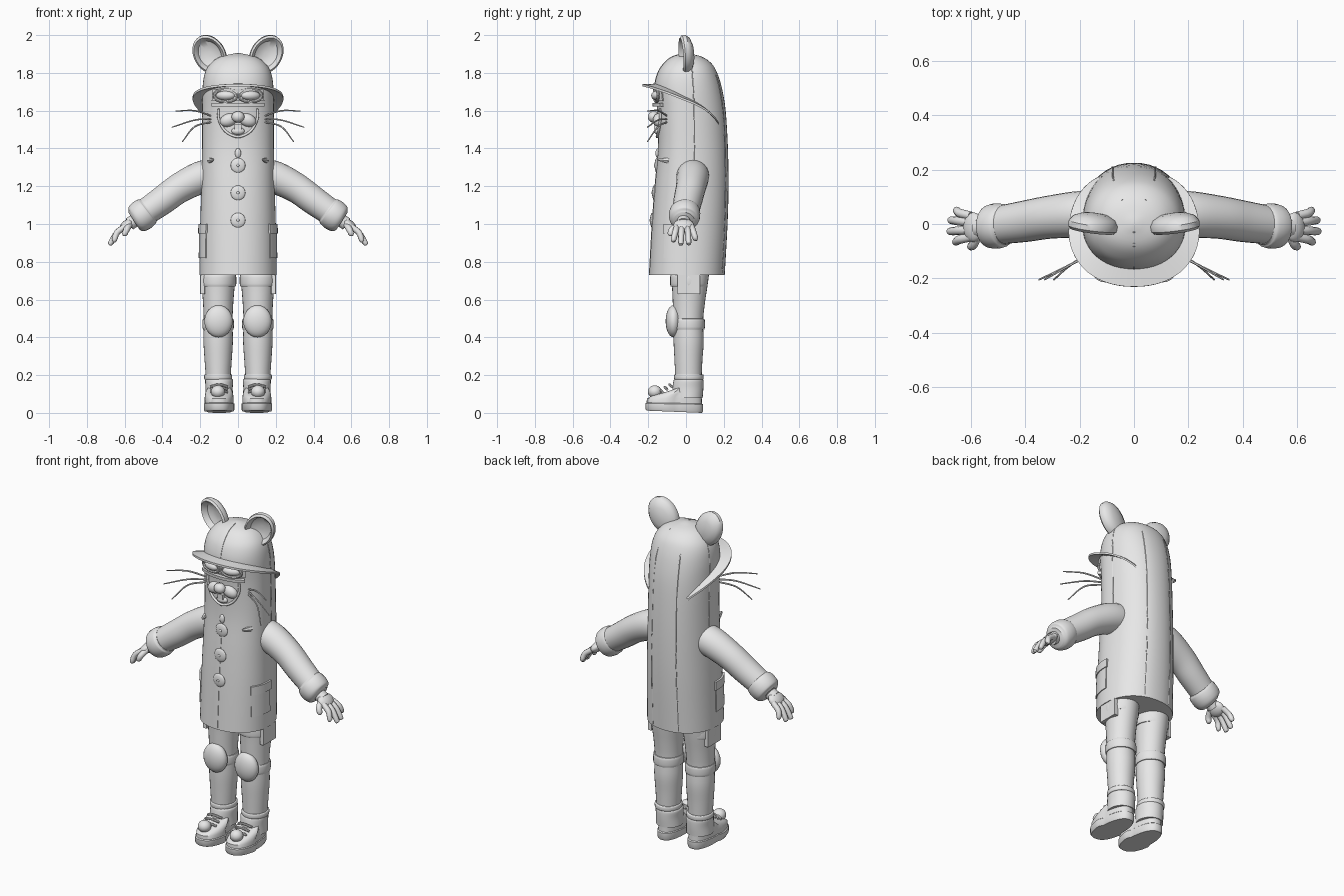
import bpy, bmesh
from math import sin, cos, pi, radians
from mathutils import Vector, Matrix

if "Cube" in bpy.data.objects:
    bpy.data.objects.remove(bpy.data.objects["Cube"])

grey = bpy.data.materials.new("plain grey")
grey.use_nodes = True
grey.diffuse_color = (0.8, 0.8, 0.8, 1)
grey.node_tree.nodes["Principled BSDF"].inputs["Base Color"].default_value = (0.8, 0.8, 0.8, 1)


def finish(name, bm, angle=40):
    bmesh.ops.recalc_face_normals(bm, faces=bm.faces)
    mesh = bpy.data.meshes.new(name)
    bm.to_mesh(mesh)
    bm.free()
    mesh.materials.append(grey)
    ob = bpy.data.objects.new(name, mesh)
    bpy.context.collection.objects.link(ob)
    bpy.ops.object.select_all(action='DESELECT')
    ob.select_set(True)
    bpy.context.view_layer.objects.active = ob
    bpy.ops.object.shade_smooth_by_angle(angle=radians(angle))
    return ob


def loft(name, rings, closed=True, caps=True):
    bm = bmesh.new()
    rows = [[bm.verts.new(p) for p in r] for r in rings]
    n = len(rows[0])
    for a, b in zip(rows, rows[1:]):
        for i in range(n if closed else n - 1):
            j = (i + 1) % n
            bm.faces.new((a[i], a[j], b[j], b[i]))
    if caps:
        bm.faces.new(rows[0])
        bm.faces.new(rows[-1])
    return finish(name, bm)


def ball(name, loc, size, rot=(0, 0, 0), seg=20):
    bm = bmesh.new()
    bmesh.ops.create_uvsphere(bm, u_segments=seg, v_segments=seg // 2 + 2, radius=1)
    ob = finish(name, bm)
    ob.location, ob.scale, ob.rotation_euler = loc, size, rot
    return ob


def smooth_path(pts, steps=5):
    # Catmull-Rom interpolation of position and radius together
    pts = [Vector(p) for p in pts]
    p = [pts[0] * 2 - pts[1]] + pts + [pts[-1] * 2 - pts[-2]]
    out = []
    for i in range(1, len(p) - 2):
        for k in range(steps):
            t = k / steps
            out.append(0.5 * (2 * p[i] + (p[i + 1] - p[i - 1]) * t
                       + (2 * p[i - 1] - 5 * p[i] + 4 * p[i + 1] - p[i + 2]) * t * t
                       + (3 * p[i] - p[i - 1] - 3 * p[i + 1] + p[i + 2]) * t ** 3))
    return out + [pts[-1]]


def tube(name, pts, seg=12, steps=5):
    # Points are x, y, z, radius
    path = smooth_path(pts, steps)
    rings = []
    for i, p in enumerate(path):
        d = path[min(i + 1, len(path) - 1)].xyz - path[max(i - 1, 0)].xyz
        q = d.to_track_quat('Z', 'Y')
        rings.append([p.xyz + q @ Vector((cos(a), sin(a), 0)) * max(p.w, 0.001)
                      for a in (2 * pi * k / seg for k in range(seg))])
    return loft(name, rings)


# Body silhouette: height, half width, front, back
BODY = smooth_path([(.73, .205, -.195, .205), (1.0, .2, -.18, .22), (1.2, .194, -.165, .225),
                    (1.4, .19, -.148, .222), (1.6, .19, -.152, .21), (1.72, .188, -.167, .19),
                    (1.8, .175, -.15, .165), (1.85, .145, -.118, .135), (1.885, .095, -.075, .085),
                    (1.905, .01, -.01, .01)], 4)


def skin(a, z, off=0.0):
    # Point on the body: angle 0 is front, positive toward +x
    for lo, hi in zip(BODY, BODY[1:]):
        if z <= hi.x:
            break
    t = min(1, max(0, (z - lo.x) / (hi.x - lo.x)))
    _, rx, yf, yb = lo.lerp(hi, t)
    s, c = sin(a), cos(a)
    sq = lambda v: abs(v) ** 0.92 * (1 if v > 0 else -1)
    ry = -yf if c > 0 else yb
    return Vector(((rx + off) * sq(s), -(ry + off) * sq(c), z))


def patch(name, a0, a1, z0, z1, off=0.008, n=10):
    # Raised plate that follows the body surface
    rings = []
    for i in range(n + 1):
        a = a0 + (a1 - a0) * i / n
        rings.append([skin(a, z0, -.01), skin(a, z0, off), skin(a, z1, off), skin(a, z1, -.01)])
    return loft(name, rings)


# Long hooded coat, with hem and seams
loft("coat", [[skin(2 * pi * k / 48, r.x) for k in range(48)] for r in BODY])
for name, a, z0, z1 in (("front_seam", 0, .74, 1.3), ("hood_front_seam", 0, 1.74, 1.9),
                        ("back_seam_left", 2.75, .74, 1.88), ("back_seam_right", -2.75, .74, 1.88),
                        ("side_seam_left", 1.75, 1.34, 1.88), ("side_seam_right", -1.75, 1.34, 1.88)):
    tube(name, [(*skin(a, z0 + (z1 - z0) * i / 12, -.001), .003) for i in range(13)], 6, 2)

# Cap brim sweeping down to the back of the head
rings = []
for i in range(49):
    t = i / 24 - 1
    a, z = t * 2.45, 1.735 - .185 * abs(t) ** 2.2
    w = .058 * (1 - abs(t) ** 3) + .006
    rings.append([skin(a, z - .006, -.01), skin(a, z - .016, w) + Vector((0, 0, .01 * cos(a))),
                  skin(a, z - .004, w) + Vector((0, 0, .01 * cos(a))), skin(a, z + .008, -.01)])
loft("cap_brim", rings)

# Face: goggle band, visor, nose, muzzle and mouth
patch("goggle_band", -.75, .75, 1.65, 1.715, .008, 16)
patch("moustache_band", -.7, .7, 1.622, 1.64, .022, 16)
tube("smile_rim", [(x, skin(x / .19, z).y - .006, z, .007) for x, z in
                   ((-.105, 1.61), (-.1, 1.55), (-.065, 1.49), (0, 1.462), (.065, 1.49), (.1, 1.55), (.105, 1.61))])
ball("nose", (0, -.172, 1.567), (.034, .03, .03))
ball("tongue", (0, -.15, 1.492), (.035, .018, .02))
bpy.ops.mesh.primitive_cube_add(size=1, location=(0, -.16, 1.515))
teeth = bpy.context.object
teeth.name, teeth.scale = "front_teeth", (.035, .02, .03)
teeth.data.materials.append(grey)

# Buttons and zip pull
for z in (1.31, 1.165, 1.02):
    p = skin(0, z)
    ball("button", p, (.039, .012, .039))
    ball("button_knob", p - Vector((0, .01, 0)), (.008, .006, .008), seg=10)
ball("zip_pull", skin(0, 1.375), (.016, .012, .026))

for s in (1, -1):
    side = "left" if s > 0 else "right"
    m = lambda *p: (s * p[0],) + p[1:]

    # Goggles, cheeks and whiskers
    ball(side + "_lens", m(.066, -.152, 1.68), (.052, .03, .026), (0, 0, s * .3))
    tube(side + "_goggle_rim", [m(.066 + .06 * cos(k * pi / 8), -.168 + .02 * (cos(k * pi / 8) + 1) / 2,
         1.68 + .033 * sin(k * pi / 8), .008) for k in range(17)], 8, 2)
    ball(side + "_cheek", m(.05, -.145, 1.55), (.047, .03, .034), (0, s * .35, 0))
    for z0, z1, z2, x in ((1.572, 1.6, 1.598, .33), (1.555, 1.55, 1.512, .35), (1.54, 1.515, 1.435, .295)):
        tube(side + "_whisker", [m(.14, -.1, z0, .005), m(.23, -.148, z1, .0045), m(x, -.205, z2, .003)], 6)

    # Collar point and hip pocket
    tube(side + "_collar_point", [m(.15, -.09, 1.335, .016), m(.135, -.14, 1.34, .008), m(.13, -.15, 1.34, .001)], 6, 2)
    patch(side + "_pocket", s * .95, s * 1.6, .82, .98, .005)
    patch(side + "_pocket_flap", s * .92, s * 1.63, .95, 1.0, .01)

    # Ear: a bowl facing forward, leaning outward
    profile = [(.01, .022), (.04, .02), (.068, .008), (.078, -.012), (.088, -.022), (.099, -.012),
               (.1, .008), (.085, .028), (.05, .042), (.01, .046)]
    frame = Matrix.Translation(m(.15, -.005, 1.897)) @ Matrix.Rotation(s * .55, 4, 'Y') \
        @ Matrix.Rotation(s * .18, 4, 'Z')
    loft(side + "_ear", [[frame @ Vector((r * .84 * cos(a), y, r * 1.1 * sin(a)))
                          for a in (2 * pi * k / 32 for k in range(32))] for r, y in profile])

    # Sleeve, cuff and hand
    tube(side + "_sleeve", [m(.11, .035, 1.265, .085), m(.2, .035, 1.245, .086), m(.31, .025, 1.19, .079),
                            m(.4, .01, 1.125, .076), m(.5, -.005, 1.055, .07)], 24)
    tube(side + "_cuff", [m(.472, -.005, 1.075, .07), m(.485, -.005, 1.065, .08), m(.51, -.008, 1.045, .083),
                          m(.535, -.01, 1.025, .076), m(.55, -.01, 1.015, .055)], 24)
    tube(side + "_wrist", [m(.53, -.012, 1.03, .035), m(.575, -.014, 1.0, .036)], 14)
    ball(side + "_palm", m(.59, -.012, .992), (.045, .055, .027), (0, s * .75, 0))
    for y0, y1, x, z in ((-.048, -.066, .655, .915), (-.022, -.027, .675, .898),
                         (.006, .014, .672, .9), (.03, .05, .652, .922)):
        tube(side + "_finger", [m(.6, y0, .985, .016), m(.64, (y0 + y1) / 2, .955, .016),
                                m(x, y1, z, .014), m(x + .006, y1, z - .009, .006)], 10, 3)
    tube(side + "_thumb", [m(.575, -.04, .995, .017), m(.59, -.075, .97, .017),
                           m(.6, -.083, .945, .014), m(.602, -.084, .936, .005)], 10, 3)

    # Trouser leg, lofted from oval sections: height, x, y, half width, half depth
    def oval(name, rows, x=.105):
        rows = smooth_path([r + (0,) * (4 - len(r)) for r in rows], 4)
        return loft(name, [[(s * x + w * cos(a), y + d * sin(a), z)
                    for a in (2 * pi * k / 28 for k in range(28))] for z, y, w, d in rows])

    oval(side + "_leg", [(.76, .02, .092, .105), (.68, .02, .088, .095), (.58, .015, .08, .085),
                         (.48, .012, .076, .078), (.38, .014, .078, .08), (.28, .013, .072, .074),
                         (.19, .013, .066, .07), (.13, .013, .066, .07)])
    for label, z, h, w, d in (("thigh_strap", .7, .03, .095, .098), ("knee_strap", .47, .028, .082, .084),
                              ("boot_cuff", .19, .014, .073, .077)):
        oval(side + "_" + label, [(z - h, .015, w - .012, d - .012), (z - h * .85, .015, w, d),
                                  (z + h * .85, .015, w, d), (z + h, .015, w - .012, d - .012)])
    ball(side + "_knee_pad", m(.103, -.066, .485), (.075, .042, .085))
    bpy.ops.mesh.primitive_cube_add(size=1, location=m(.188, .015, .68))
    box = bpy.context.object
    box.name, box.scale = side + "_thigh_pocket", (.024, .12, .1)
    box.data.materials.append(grey)
    bev = box.modifiers.new("soft", 'BEVEL')
    bev.width, bev.segments = .01, 2

    # Shoe: sole, upper, ankle, laces and bobble
    def foot(k):
        a = 2 * pi * k / 36
        wide = .082 if sin(a) < 0 else .07
        return wide * abs(cos(a)) ** .8 * (1 if cos(a) > 0 else -1), .153 * sin(a)

    def shoe(name, rows):
        # rows: height at heel, height at toe, scale, length scale
        loft(name, [[(s * .1 + foot(k)[0] * w, -.062 + foot(k)[1] * d + sh,
                      h + (t - h) * (.5 - foot(k)[1] / .306)) for k in range(36)]
                    for h, t, w, d, sh in rows])

    shoe(side + "_sole", [(0, .012, .93, .96, 0), (.012, .02, 1, 1, 0), (.045, .05, 1, 1, 0), (.05, .055, .93, .95, 0)])
    shoe(side + "_shoe", [(.04, .045, .94, .96, 0), (.075, .075, .95, .95, 0), (.11, .09, .92, .88, .012),
                          (.14, .1, .85, .75, .03), (.17, .11, .72, .6, .045)])
    oval(side + "_ankle", [(.08, .01, .074, .078), (.13, .01, .072, .082), (.17, .013, .074, .079),
                           (.18, .013, .068, .073)], .1)
    for i in range(3):
        y, z = -.075 - .025 * i, .15 - .014 * i
        tube(side + "_lace", [m(.055, y, z - .012, .007), m(.1, y - .012, z, .007), m(.145, y, z - .012, .007)], 8, 3)
    ball(side + "_bobble", m(.106, -.165, .112), (.037, .037, .034))
